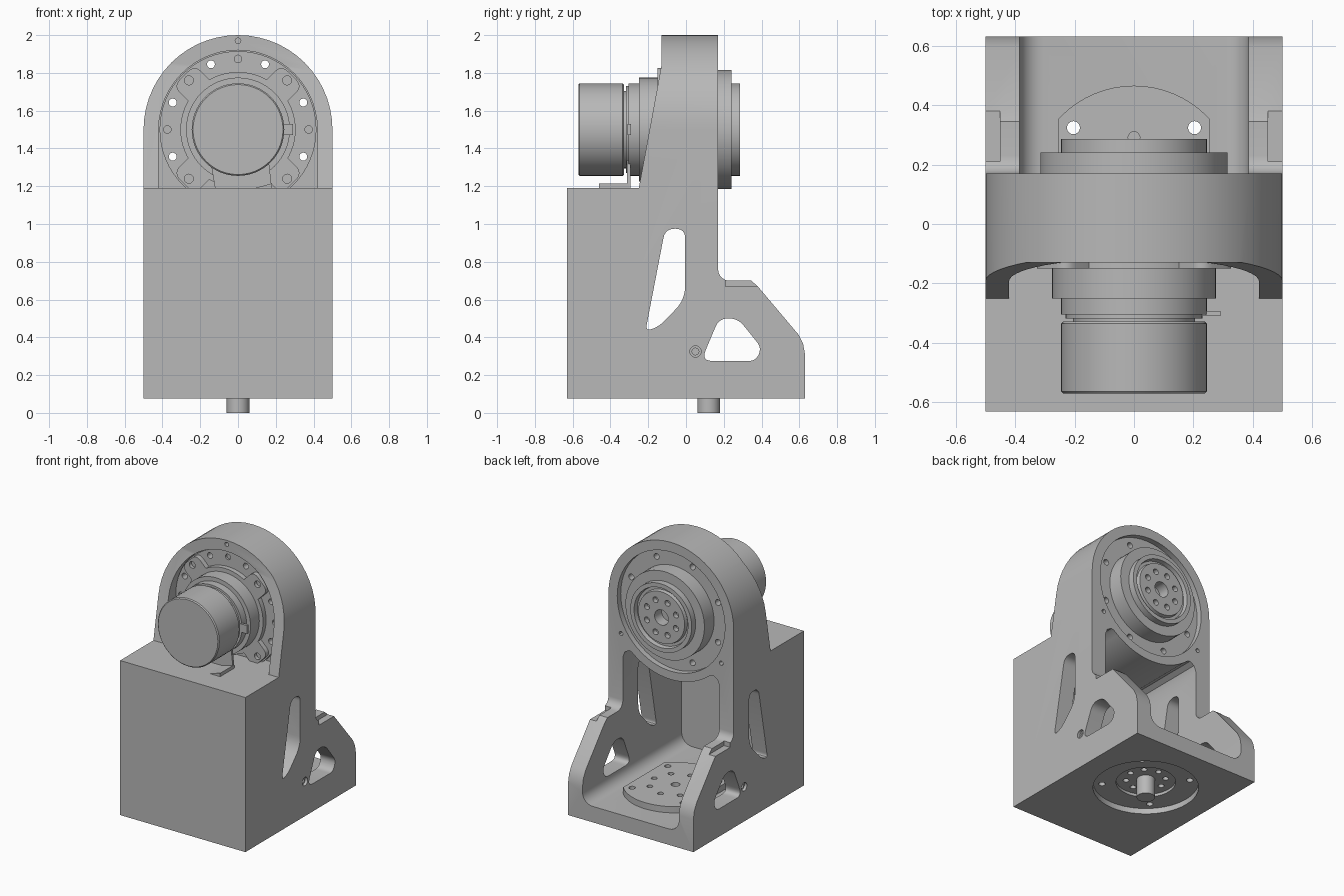
import bpy, bmesh, math
from mathutils import Vector, Matrix

old = bpy.data.objects.get("Cube")
if old:
    bpy.data.objects.remove(old, do_unlink=True)

grey = bpy.data.materials.new("machined grey")
grey.use_nodes = True
grey.diffuse_color = (0.48, 0.48, 0.48, 1)
grey.node_tree.nodes["Principled BSDF"].inputs["Base Color"].default_value = (0.48, 0.48, 0.48, 1)

AXIS_Z = 1.5     # height of the upper actuator axis
BASE_Y = 0.12    # y of the lower actuator axis
TAU = math.tau


def finish(name, bm):
    bmesh.ops.recalc_face_normals(bm, faces=bm.faces)
    mesh = bpy.data.meshes.new(name)
    bm.to_mesh(mesh)
    bm.free()
    mesh.materials.append(grey)
    ob = bpy.data.objects.new(name, mesh)
    bpy.context.collection.objects.link(ob)
    return ob


def prism(name, pts, axis, lo, hi):
    """Extrude a 2D outline along one axis."""
    place = {"X": lambda u, v, t: (t, u, v),
             "Y": lambda u, v, t: (u, t, v),
             "Z": lambda u, v, t: (u, v, t)}[axis]
    bm = bmesh.new()
    face = bm.faces.new([bm.verts.new(place(u, v, lo)) for u, v in pts])
    out = bmesh.ops.extrude_face_region(bm, geom=[face])
    move = Vector(place(0, 0, hi - lo))
    verts = [g for g in out["geom"] if isinstance(g, bmesh.types.BMVert)]
    bmesh.ops.translate(bm, verts=verts, vec=move)
    return finish(name, bm)


def arc(cx, cy, r, a0, a1, n):
    return [(cx + r * math.cos(math.radians(a0 + (a1 - a0) * i / n)),
             cy + r * math.sin(math.radians(a0 + (a1 - a0) * i / n))) for i in range(n + 1)]


def cyl(name, cu, cv, r, axis, lo, hi, n=48):
    return prism(name, arc(cu, cv, r, 0, 360, n)[:-1], axis, lo, hi)


def rect(u0, v0, u1, v1):
    return [(u0, v0), (u1, v0), (u1, v1), (u0, v1)]


def rounded(pts, r, n=6):
    """Round every corner of an outline."""
    out = []
    for i, p in enumerate(pts):
        p = Vector(p)
        a, b = Vector(pts[i - 1]) - p, Vector(pts[(i + 1) % len(pts)]) - p
        d = min(r, a.length * 0.48, b.length * 0.48)
        a, b = a.normalized() * d, b.normalized() * d
        for k in range(n + 1):
            t = k / n
            out.append(tuple(p + a * (1 - t) ** 2 + b * t ** 2))
    return out


def lathe(name, profile, n=64):
    """Revolve (y, radius) pairs around the upper actuator axis."""
    bm = bmesh.new()
    vs = [bm.verts.new((r, y, 0)) for y, r in profile]
    es = [bm.edges.new(pair) for pair in zip(vs, vs[1:])]
    bmesh.ops.spin(bm, geom=vs + es, cent=(0, 0, 0), axis=(0, 1, 0),
                   angle=TAU, steps=n, use_duplicate=False)
    bmesh.ops.remove_doubles(bm, verts=bm.verts, dist=0.0002)
    bmesh.ops.translate(bm, verts=bm.verts, vec=(0, 0, AXIS_Z))
    return finish(name, bm)


def cut(target, cutter, op="DIFFERENCE"):
    mod = target.modifiers.new("cut", "BOOLEAN")
    mod.operation, mod.solver, mod.object = op, "EXACT", cutter
    bpy.context.view_layer.objects.active = target
    bpy.ops.object.modifier_apply(modifier=mod.name)
    bpy.data.objects.remove(cutter, do_unlink=True)


def drill(target, cu, cv, ring, count, start, r, axis, lo, hi):
    """Circle of equal holes."""
    for i in range(count):
        a = math.radians(start) + TAU * i / count
        cut(target, cyl("drill", cu + ring * math.cos(a), cv + ring * math.sin(a),
                        r, axis, lo, hi, 16))


# Housing: side silhouette intersected with the arched front outline
side = [(-0.63, 0.075), (0.63, 0.075), (0.63, 0.31), (0.62, 0.365), (0.595, 0.415),
        (0.38, 0.67), (0.345, 0.7)]
side += arc(0.23, 0.76, 0.06, 270, 180, 6)
side += [(0.17, 2.1), (-0.13, 2.1), (-0.13, 1.84), (-0.25, 1.19), (-0.63, 1.19)]
housing = prism("housing", side, "X", -0.6, 0.6)
arch = [(-0.5, -0.5), (0.5, -0.5)] + arc(0, AXIS_Z, 0.5, 0, 180, 28)
cut(housing, prism("arch", arch, "Y", -1, 1), "INTERSECT")

# Inner cavity with rounded floor corners and an arched ceiling
W, R = 0.385, 0.08
cavity = arc(-W + R, 0.19 + R, R, 180, 270, 6) + arc(W - R, 0.19 + R, R, 270, 360, 6)
cavity += [(W, 1.07), (W - 0.015, 1.11), (W - 0.05, 1.13)]
cavity += arc(0, AXIS_Z, 0.49, -50, -130, 16)
cavity += [(-W + 0.05, 1.13), (-W + 0.015, 1.11), (-W, 1.07)]
cut(housing, prism("cavity", cavity, "Y", -0.5, 1))

# Front pocket and rear seat of the actuator
pocket = [(-0.42, 1.19), (0.42, 1.19)] + arc(0, AXIS_Z, 0.42, 0, 180, 28)
cut(housing, prism("pocket", pocket, "Y", -0.9, -0.08))
cut(housing, cyl("rear_seat", 0, AXIS_Z, 0.43, "Y", 0.13, 0.4, 56))

# Side wall openings
slot = [(-0.215, 0.43), (-0.11, 0.975), (-0.005, 0.975), (-0.005, 0.6), (-0.14, 0.46)]
window = [(0.175, 0.5), (0.275, 0.5), (0.4, 0.345), (0.37, 0.275), (0.08, 0.275)]
cut(housing, prism("slot", rounded(slot, 0.07), "X", -1, 1))
cut(housing, prism("window", rounded(window, 0.06), "X", -1, 1))
for s in (-1, 1):
    lo, hi = sorted((s * 0.45, s * 0.7))
    cut(housing, prism("notch", rect(0.21, 0.67, 0.45, 0.9), "X", lo, hi))
    lo, hi = sorted((s * 0.48, s * 0.7))
    cut(housing, cyl("side_bore", 0.05, 0.325, 0.03, "X", lo, hi, 20))
    lo, hi = sorted((s * 0.42, s * 0.7))
    cut(housing, cyl("side_hole", 0.05, 0.325, 0.018, "X", lo, hi, 16))
    cut(housing, cyl("corner_hole", s * 0.4, 1.235, 0.015, "Y", 0.1, 0.3, 12))
cut(housing, cyl("top_hole", 0, 1.97, 0.015, "Y", -0.3, -0.08, 12))

# Underside seat of the lower actuator
cut(housing, cyl("base_seat", 0, BASE_Y, 0.345, "Z", -0.1, 0.115))
cut(housing, cyl("base_step", 0, BASE_Y, 0.195, "Z", -0.1, 0.135))
drill(housing, 0, BASE_Y, 0.13, 8, 0, 0.02, "Z", -0.1, 0.165)
drill(housing, 0, BASE_Y, 0.288, 4, 45, 0.022, "Z", -0.1, 0.3)
drill(housing, 0, AXIS_Z, 0.374, 8, 22.5, 0.021, "Y", -0.12, 0.3)

# Lower actuator shaft and the clipped disc on the floor
shaft = cyl("base_shaft", 0, BASE_Y, 0.06, "Z", 0, 0.18, 32)
disc = cyl("floor_disc", 0, BASE_Y, 0.345, "Z", 0.18, 0.235, 64)
cut(disc, prism("clip", rect(-0.255, -1, 0.255, 1), "Z", 0, 1), "INTERSECT")
drill(disc, 0, BASE_Y, 0.288, 4, 45, 0.022, "Z", 0, 1)
drill(disc, 0, BASE_Y, 0.17, 8, 0, 0.02, "Z", 0.2, 1)
cut(disc, cyl("middle_hole", 0, BASE_Y, 0.03, "Z", 0.2, 1, 20))

# Mounting flange with bolt holes
flange = cyl("mounting_flange", 0, AXIS_Z, 0.415, "Y", -0.115, -0.07, 64)
drill(flange, 0, AXIS_Z, 0.374, 8, 22.5, 0.021, "Y", -0.3, 0.3)
drill(flange, 0, AXIS_Z, 0.374, 4, 0, 0.02, "Y", -0.3, -0.1)

# Clamp bracket: ring with four lobes
lathe("clamp_ring", [(-0.1, 0), (-0.15, 0), (-0.15, 0.305), (-0.1, 0.305), (-0.1, 0)])
for i in range(4):
    lobe = prism("clamp_lobe", rounded(rect(0.2, -0.08, 0.405, 0.08), 0.05), "Y", -0.15, -0.1)
    cut(lobe, cyl("drill", 0.368, 0, 0.024, "Y", -0.3, -0.125, 16))
    lobe.data.transform(Matrix.Translation((0, 0, AXIS_Z)) @
                        Matrix.Rotation(math.radians(45 + 90 * i), 4, "Y"))

# Motor drum, neck and collars
lathe("motor", [(-0.57, 0), (-0.57, 0.238), (-0.563, 0.245), (-0.335, 0.245),
                (-0.328, 0.238), (-0.328, 0.205), (-0.318, 0.205), (-0.318, 0.23),
                (-0.305, 0.23), (-0.305, 0.245), (-0.25, 0.245), (-0.25, 0.275),
                (-0.1, 0.275), (-0.1, 0)])

# Gearbox and drilled output hub at the back
gearbox = lathe("gearbox", [(0, 0), (0, 0.315), (0.24, 0.315), (0.24, 0.245), (0.285, 0.245),
                            (0.285, 0.215), (0.255, 0.21), (0.255, 0.19), (0.28, 0.185),
                            (0.28, 0)])
drill(gearbox, 0, AXIS_Z, 0.125, 8, 22.5, 0.021, "Y", 0.245, 0.4)
cut(gearbox, cyl("hub_bore", 0, AXIS_Z, 0.055, "Y", 0.2, 0.4, 32))

# Sensor plate below the motor neck, with foot and side tab
plate = [(-0.12, 1.18), (0.18, 1.18), (0.16, 1.36), (-0.15, 1.36)]
prism("sensor_plate", plate, "Y", -0.312, -0.295)
prism("sensor_foot", [(0.07, 1.185), (0.18, 1.185), (0.18, 1.215)], "Y", -0.46, -0.3)
prism("sensor_tab", rect(0.2, 1.47, 0.29, 1.53), "Y", -0.31, -0.292)

# Smooth the round surfaces and keep the edges crisp
bpy.ops.object.select_all(action="DESELECT")
for ob in bpy.context.collection.objects:
    if ob.type == "MESH" and grey.name in ob.data.materials:
        ob.select_set(True)
        bpy.context.view_layer.objects.active = ob
bpy.ops.object.shade_smooth_by_angle(angle=math.radians(30))
